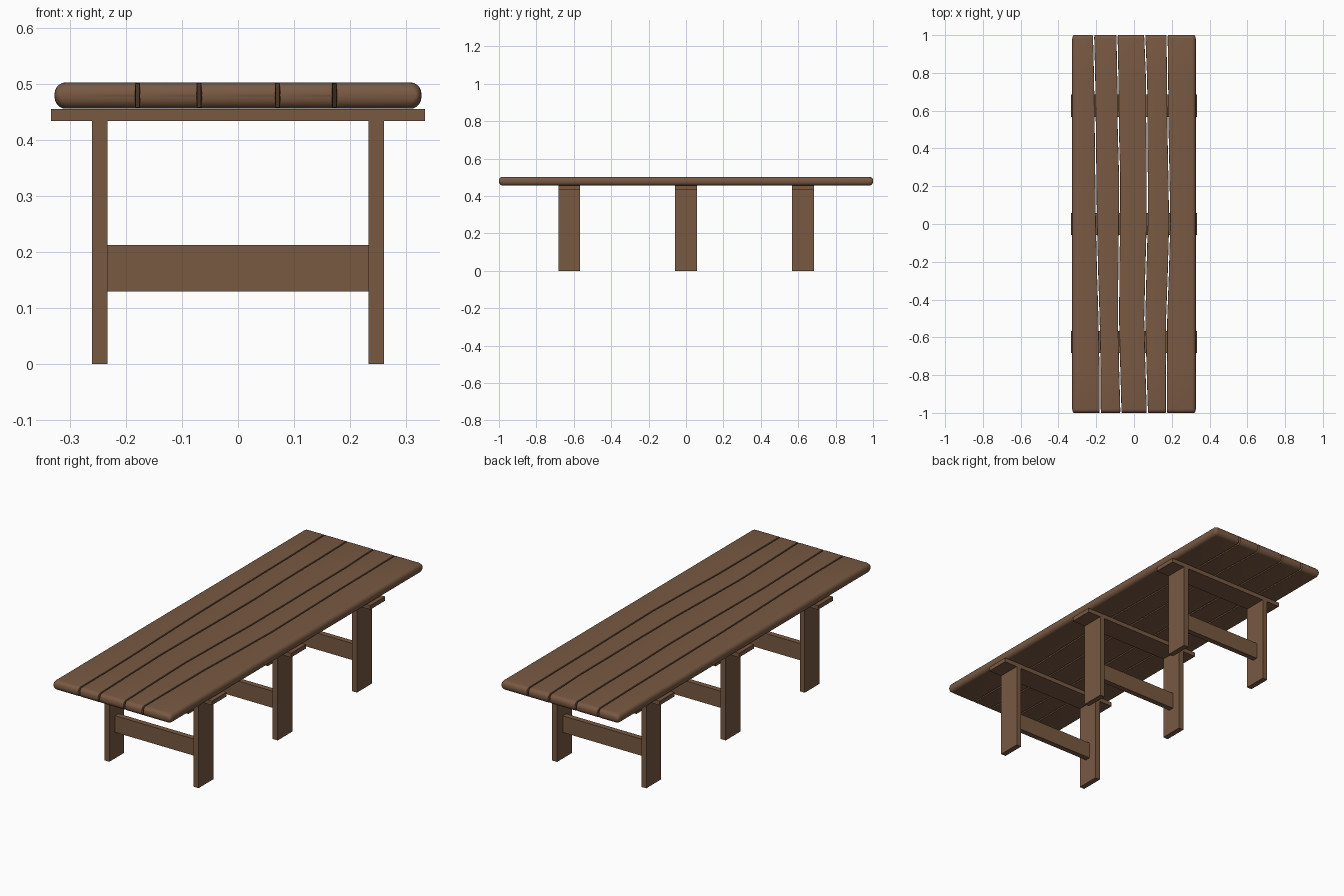
import bpy, bmesh, math

if "Cube" in bpy.data.objects:
    bpy.data.objects.remove(bpy.data.objects["Cube"])

wood = bpy.data.materials.new("brown_wood")
wood.diffuse_color = (0.19, 0.10, 0.055, 1)
wood.use_nodes = True
wood.node_tree.nodes["Principled BSDF"].inputs["Base Color"].default_value = wood.diffuse_color

HALF_W, ZC, HALF_T = 0.327, 0.479, 0.0235   # tabletop half width, mid height, half thickness
R_OUT, R_IN, HALF_GAP = 0.02, 0.0025, 0.003

# x of each wavy gap, sampled evenly from y = -1 to y = 1
GAPS = [
    (-.179, -.180, -.185, -.193, -.199, -.202, -.205, -.208, -.214),
    (-.069, -.076, -.082, -.080, -.077, -.076, -.083, -.085, -.090),
    (.071, .063, .057, .063, .070, .070, .068, .067, .057),
    (.172, .172, .173, .182, .189, .185, .180, .178, .175),
]


def gap_x(gap, y):
    t = (y + 1) * 4
    i = min(int(t), 7)
    return gap[i] + (gap[i + 1] - gap[i]) * (t - i)


def finish(name, bm, smooth=False):
    bmesh.ops.recalc_face_normals(bm, faces=bm.faces)
    mesh = bpy.data.meshes.new(name)
    bm.to_mesh(mesh)
    bm.free()
    mesh.materials.append(wood)
    ob = bpy.data.objects.new(name, mesh)
    bpy.context.collection.objects.link(ob)
    if smooth:
        bpy.ops.object.select_all(action='DESELECT')
        ob.select_set(True)
        bpy.context.view_layer.objects.active = ob
        bpy.ops.object.shade_smooth_by_angle(angle=math.radians(35))
    return ob


def box(name, center, size):
    bm = bmesh.new()
    bmesh.ops.create_cube(bm, size=1)
    for v in bm.verts:
        v.co = [c + s * k for c, s, k in zip(center, size, v.co)]
    return finish(name, bm)


def ring(x0, x1, h, r0, r1, steps=5):
    # rounded rectangle section with its own radius on the left and right side
    pts = []
    for sx, sz, a0 in ((1, 1, 0), (-1, 1, 90), (-1, -1, 180), (1, -1, 270)):
        r = min(r1 if sx > 0 else r0, h * 0.98)
        cx = x1 - r if sx > 0 else x0 + r
        for k in range(steps + 1):
            a = math.radians(a0 + 90 * k / steps)
            pts.append((cx + r * math.cos(a), ZC + sz * (h - r) + r * math.sin(a)))
    return pts


# y stations: rounded ends plus the straight run, with inset from the end rounding
end = [(1 - R_OUT + R_OUT * math.sin(a), R_OUT * (1 - math.cos(a)))
       for a in (math.radians(18 * k) for k in range(6))]
stations = ([(-y, d) for y, d in reversed(end)]
            + [(-0.75 + 0.25 * k, 0) for k in range(7)] + end)

# tabletop planks, lofted along y
for p in range(5):
    bm = bmesh.new()
    rings = []
    for y, inset in stations:
        x0 = -HALF_W + inset * 0.5 if p == 0 else gap_x(GAPS[p - 1], y) + HALF_GAP + inset * 0.1
        x1 = HALF_W - inset * 0.5 if p == 4 else gap_x(GAPS[p], y) - HALF_GAP - inset * 0.1
        sec = ring(x0, x1, HALF_T - inset,
                   R_OUT if p == 0 else R_IN, R_OUT if p == 4 else R_IN)
        rings.append([bm.verts.new((x, y, z)) for x, z in sec])
    n = len(rings[0])
    for a, b in zip(rings, rings[1:]):
        for i in range(n):
            j = (i + 1) % n
            bm.faces.new((a[i], a[j], b[j], b[i]))
    bm.faces.new(rings[0])
    bm.faces.new(rings[-1])
    finish(f"top_plank_{p + 1}", bm, smooth=True)

# three trestles: two legs, a stretcher and a cleat under the planks
for name, y in (("front", -0.624), ("middle", 0), ("back", 0.626)):
    for side, s in (("left", -1), ("right", 1)):
        box(f"{name}_{side}_leg", (s * 0.2465, y, 0.217), (0.027, 0.117, 0.434))
    box(f"{name}_stretcher", (0, y, 0.1715), (0.466, 0.027, 0.083))
    box(f"{name}_cleat", (0, y, 0.4445), (0.667, 0.117, 0.021))
